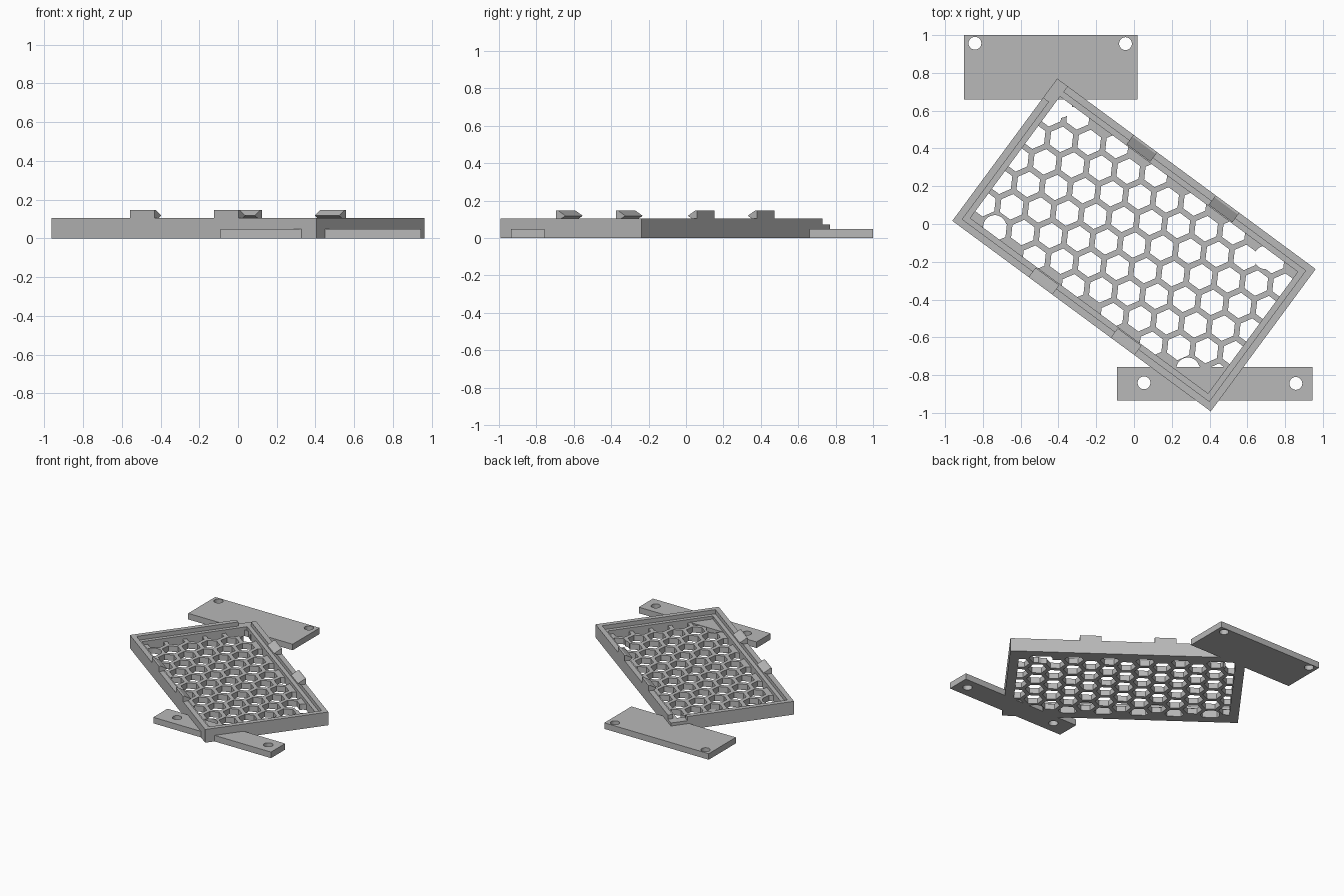
import bpy, bmesh, math
from mathutils import Matrix, Vector

old = bpy.data.objects.get("Cube")
if old:
    bpy.data.objects.remove(old, do_unlink=True)

grey = bpy.data.materials.new("plain grey")
grey.use_nodes = True
grey.diffuse_color = (0.48, 0.48, 0.48, 1)
grey.node_tree.nodes["Principled BSDF"].inputs["Base Color"].default_value = grey.diffuse_color

# Frame sizes, in the frame's own turned axes
HALF_L, HALF_W = 0.85, 0.468
WALL, LIP = 0.068, 0.038
TOP, LEDGE, FLOOR, PLATE = 0.105, 0.072, 0.045, 0.048
TURN = Matrix.Translation((0, -0.111, 0)) @ Matrix.Rotation(math.radians(-36.4), 4, 'Z')
FLAT = Matrix.Identity(4)


def finish(name, bm, matrix):
    bmesh.ops.recalc_face_normals(bm, faces=bm.faces)
    bm.transform(matrix)
    mesh = bpy.data.meshes.new(name)
    bm.to_mesh(mesh)
    bm.free()
    mesh.materials.append(grey)
    ob = bpy.data.objects.new(name, mesh)
    bpy.context.collection.objects.link(ob)
    return ob


def add_box(bm, x0, x1, y0, y1, z0, z1):
    size = Matrix.Diagonal((x1 - x0, y1 - y0, z1 - z0, 1))
    mid = Matrix.Translation(((x0 + x1) / 2, (y0 + y1) / 2, (z0 + z1) / 2))
    bmesh.ops.create_cube(bm, size=1, matrix=mid @ size)


def add_prism(bm, x, y, radius, sides, spin=0):
    place = Matrix.Translation((x, y, 0)) @ Matrix.Rotation(spin, 4, 'Z')
    ring = [place @ Vector((radius * math.cos(math.tau * i / sides),
                            radius * math.sin(math.tau * i / sides), -0.1))
            for i in range(sides)]
    face = bm.faces.new([bm.verts.new(p) for p in ring])
    top = bmesh.ops.extrude_face_region(bm, geom=[face])["geom"]
    bmesh.ops.translate(bm, vec=(0, 0, 0.3),
                        verts=[v for v in top if isinstance(v, bmesh.types.BMVert)])


def cut(ob, cutter):
    cutter.hide_render = True
    mod = ob.modifiers.new("cut", 'BOOLEAN')
    mod.operation, mod.solver, mod.object = 'DIFFERENCE', 'EXACT', cutter
    bpy.context.view_layer.objects.active = ob
    bpy.ops.object.modifier_apply(modifier=mod.name)
    bpy.data.objects.remove(cutter, do_unlink=True)


# Stepped rim: a wall profile carried round a rectangle
profile = [(0, 0), (0, TOP), (LIP, TOP), (LIP, LEDGE), (WALL, LEDGE), (WALL, 0)]
bm = bmesh.new()
rings = []
for inset, z in profile:
    a, b = HALF_L - inset, HALF_W - inset
    rings.append([bm.verts.new((sx * a, sy * b, z))
                  for sx, sy in ((-1, -1), (1, -1), (1, 1), (-1, 1))])
for k, ring in enumerate(rings):
    nxt = rings[(k + 1) % len(rings)]
    for i in range(4):
        j = (i + 1) % 4
        bm.faces.new((ring[i], ring[j], nxt[j], nxt[i]))
rim = finish("frame_rim", bm, TURN)

# Cable notch at one corner of the rim
bm = bmesh.new()
add_box(bm, -HALF_L - 0.05, -HALF_L + WALL, HALF_W - 0.125, HALF_W + 0.05, LEDGE, 0.2)
cut(rim, finish("notch_cutter", bm, TURN))

# Honeycomb floor
bm = bmesh.new()
add_box(bm, -HALF_L + WALL, HALF_L - WALL, -HALF_W + WALL, HALF_W - WALL, 0, FLOOR)
floor = finish("honeycomb_floor", bm, TURN)
PITCH, RIB = 0.148, 0.03
radius = (PITCH - RIB) / math.sqrt(3)
bm = bmesh.new()
for col in range(-6, 7):
    for row in range(-3, 4):
        x = col * PITCH * math.sqrt(3) / 2
        y = (row + (col % 2) / 2) * PITCH
        if abs(y) < HALF_W - WALL + 0.04:
            add_prism(bm, x, y, radius, 6)
cut(floor, finish("hexagon_cutter", bm, TURN))

# Round clearances near the corners of the floor
bm = bmesh.new()
for x, y in ((-0.75, 0.36), (0.6, 0.36), (-0.65, -0.36), (0.62, -0.36)):
    add_prism(bm, x, y, 0.062, 24)
cut(floor, finish("clearance_cutter", bm, TURN))

# Snap clips on both long walls, hooked inward
hook = [(0, TOP), (0, 0.147), (0.012, 0.147), (0.062, 0.118), (0.036, TOP)]
for side, label in ((-1, "front"), (1, "back")):
    for end, where in ((-1, "right"), (1, "left")):
        bm = bmesh.new()
        face = bm.faces.new([bm.verts.new((end * 0.27 - 0.078, side * (HALF_W - d), z))
                             for d, z in hook])
        geom = bmesh.ops.extrude_face_region(bm, geom=[face])["geom"]
        bmesh.ops.translate(bm, vec=(0.156, 0, 0),
                            verts=[v for v in geom if isinstance(v, bmesh.types.BMVert)])
        finish(f"{label}_{where}_clip", bm, TURN)

# Mounting plates with two screw holes each
for name, box, holes in (
        ("back_mounting_plate", (-0.9, 0.018, 0.66, 1.0), ((-0.842, 0.957), (-0.045, 0.955))),
        ("front_mounting_plate", (-0.09, 0.945, -0.935, -0.757), ((0.053, -0.841), (0.857, -0.844)))):
    bm = bmesh.new()
    add_box(bm, *box, 0, PLATE)
    plate = finish(name, bm, FLAT)
    bm = bmesh.new()
    for x, y in holes:
        add_prism(bm, x, y, 0.034, 24)
    cut(plate, finish("screw_cutter", bm, FLAT))
